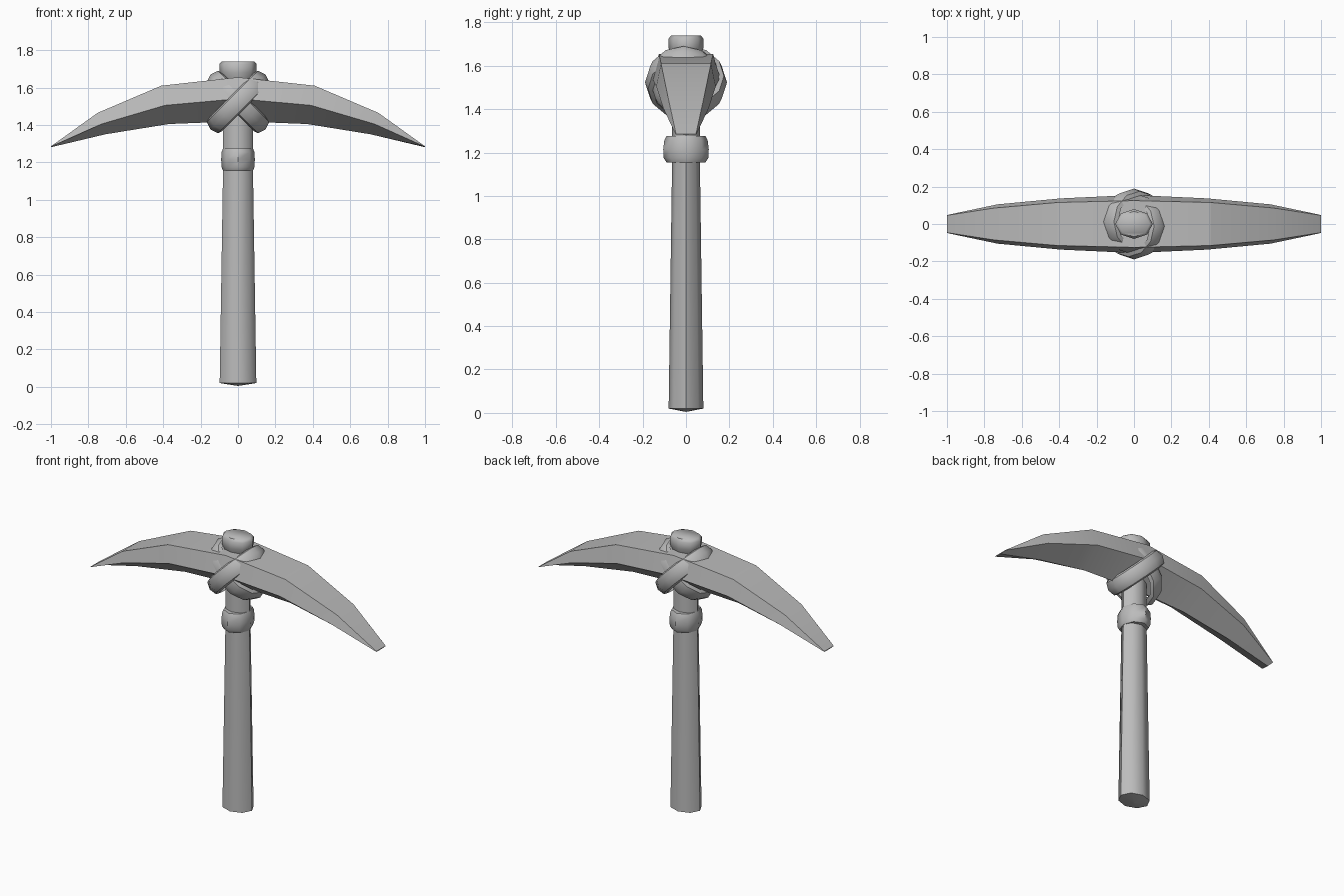
import bpy
import bmesh
from math import cos, sin, pi, radians
from mathutils import Matrix, Vector

cube = bpy.data.objects.get("Cube")
if cube:
    bpy.data.objects.remove(cube, do_unlink=True)

GREY = (0.5, 0.5, 0.5, 1)
mat = bpy.data.materials.new("plain grey")
mat.use_nodes = True
mat.diffuse_color = GREY
bsdf = next(n for n in mat.node_tree.nodes if n.type == "BSDF_PRINCIPLED")
bsdf.inputs["Base Color"].default_value = GREY


def loft(name, loops, angle, closed=False):
    """Bridge rings of points with quads; cap the ends unless the path is closed."""
    bm = bmesh.new()
    rings = [[bm.verts.new(p) for p in loop] for loop in loops]
    pairs = list(zip(rings, rings[1:]))
    if closed:
        pairs.append((rings[-1], rings[0]))
    for a, b in pairs:
        for i in range(len(a)):
            j = (i + 1) % len(a)
            bm.faces.new((a[i], a[j], b[j], b[i]))
    if not closed:
        bm.faces.new(rings[0])
        bm.faces.new(rings[-1])
    bmesh.ops.remove_doubles(bm, verts=bm.verts, dist=0.0005)
    bmesh.ops.recalc_face_normals(bm, faces=bm.faces)
    mesh = bpy.data.meshes.new(name)
    bm.to_mesh(mesh)
    bm.free()
    mesh.materials.append(mat)
    obj = bpy.data.objects.new(name, mesh)
    bpy.context.collection.objects.link(obj)
    bpy.ops.object.select_all(action="DESELECT")
    obj.select_set(True)
    bpy.context.view_layer.objects.active = obj
    bpy.ops.object.shade_smooth_by_angle(angle=radians(angle))
    return obj


def octagon(rx, ry, z):
    return [(rx * cos(i * pi / 4), ry * sin(i * pi / 4), z) for i in range(8)]


# Handle: tapered oval shaft with a shallow pointed butt
loft("handle", [octagon(*s) for s in (
    (0.002, 0.002, 0.005), (0.098, 0.08, 0.02), (0.08, 0.064, 1.16),
    (0.08, 0.066, 1.67))], 50)

# Peg end above the head
loft("handle_top", [octagon(*s) for s in (
    (0.08, 0.064, 1.64), (0.1, 0.08, 1.68), (0.1, 0.08, 1.725),
    (0.085, 0.068, 1.74))], 50)

# Bulging collar under the head
loft("collar", [octagon(*s) for s in (
    (0.08, 0.09, 1.155), (0.088, 0.103, 1.175), (0.09, 0.105, 1.215),
    (0.088, 0.1, 1.255), (0.08, 0.09, 1.275))], 50)


# Head: curved blade with flat top, side ridges and a keel underneath
def blade_section(x_top, z_top, w_top, x_mid, z_mid, w_mid, x_low, z_low):
    return [(x_top, -w_top, z_top), (x_top, w_top, z_top), (x_mid, w_mid, z_mid),
            (x_low, 0, z_low), (x_mid, -w_mid, z_mid)]


half = [blade_section(*s) for s in (
    (0.41, 1.61, 0.115, 0.39, 1.505, 0.137, 0.37, 1.405),
    (0.75, 1.465, 0.085, 0.73, 1.405, 0.105, 0.71, 1.35),
    (1, 1.286, 0.046, 1, 1.284, 0.048, 1, 1.281))]
middle = blade_section(0, 1.655, 0.125, 0, 1.54, 0.155, 0, 1.42)
mirrored = [[(-x, y, z) for x, y, z in s] for s in reversed(half)]
loft("blade", mirrored + [middle] + half, 14)

# Crossed straps: two tilted bands, each outermost on one side of the head
SIDES = 12
band = ((0.0, -0.05), (0.022, -0.042), (0.036, 0), (0.022, 0.042), (0.0, 0.05))
for name, tilt, shift in (("front_strap", -45, -0.012), ("back_strap", 45, 0.012)):
    place = Matrix.Translation((0, shift, 1.523)) @ Matrix.Rotation(radians(tilt), 4, "Y")
    loops = []
    for k in range(SIDES):
        a = 2 * pi * k / SIDES
        loops.append([place @ Vector(((0.172 + r) * cos(a), (0.141 + r) * sin(a), w))
                      for r, w in band])
    loft(name, loops, 50, closed=True)
